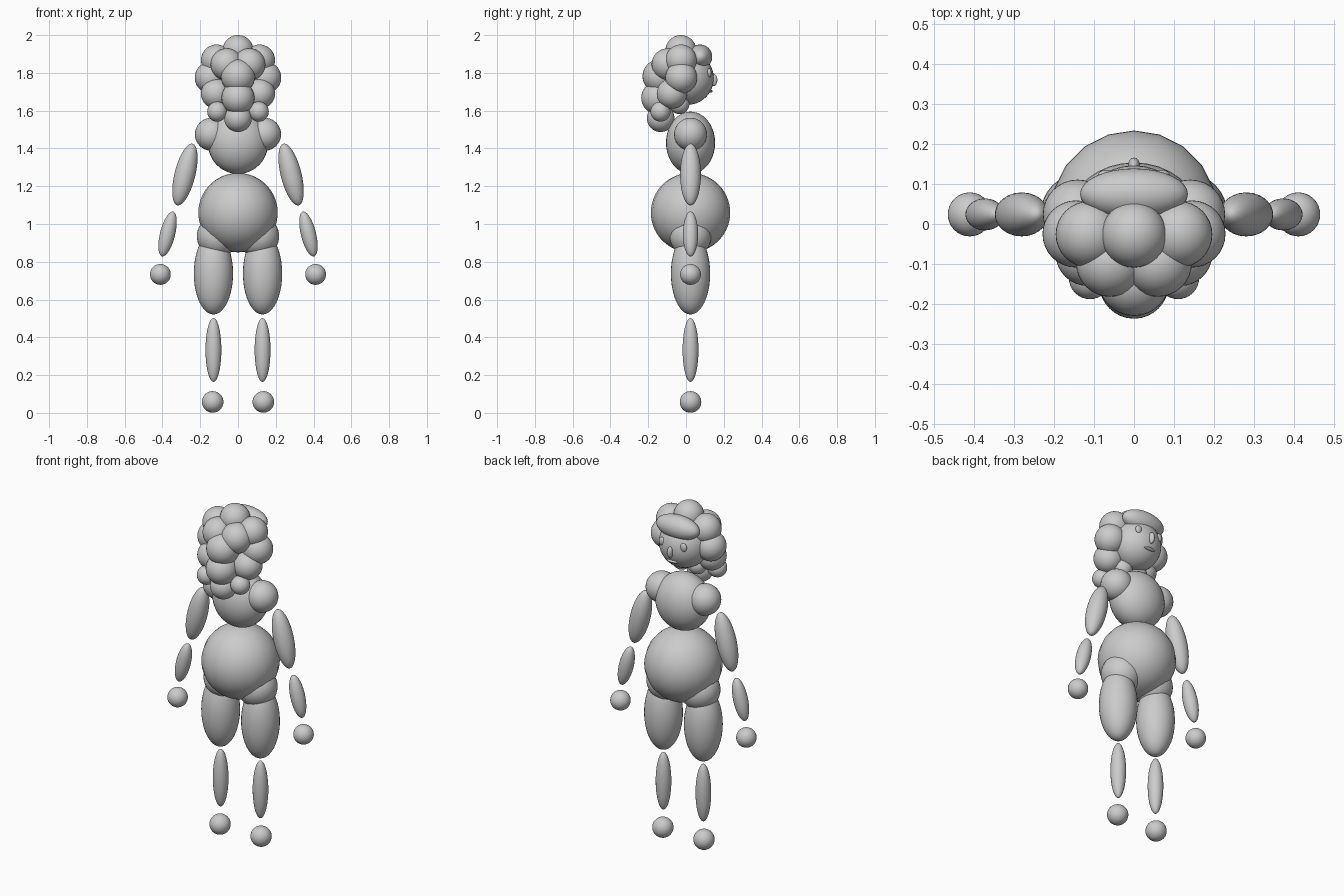
import bpy, math

Y = 0.024  # common depth of the body parts


def ball(name, loc, size, tilt=0.0, segs=32, rings=20):
    """Smooth ellipsoid; tilt is in degrees about the y axis."""
    if isinstance(size, (int, float)):
        size = (size, size, size)
    bpy.ops.mesh.primitive_uv_sphere_add(segments=segs, ring_count=rings, radius=1, location=loc,
                                         rotation=(0, math.radians(tilt), 0))
    o = bpy.context.object
    o.name = name
    o.scale = size
    bpy.ops.object.shade_smooth()
    return o


def pair(name, loc, size, tilt=0.0):
    """Left and right copies mirrored across x = 0."""
    x, y, z = loc
    for side, s in (("left", -1), ("right", 1)):
        ball(f"{side}_{name}", (s * x, y, z), size, s * tilt)


# torso
ball("belly", (0, Y, 1.06), 0.21, segs=20, rings=28)
ball("chest", (0, Y, 1.43), (0.16, 0.13, 0.165))

# arms
pair("shoulder", (0.141, Y, 1.475), 0.087)
pair("upper_arm", (0.281, Y, 1.262), (0.055, 0.055, 0.168), -14)
pair("forearm", (0.373, Y, 0.947), (0.04, 0.04, 0.122), -14)
pair("hand", (0.411, Y, 0.733), 0.055)

# legs
pair("hip", (0.108, Y, 0.935), 0.11)
pair("thigh", (0.13, Y, 0.738), (0.104, 0.104, 0.217))
pair("calf", (0.13, Y, 0.333), (0.042, 0.042, 0.169))
pair("foot", (0.134, Y, 0.058), 0.057)

# head and face (looking towards +y)
ball("head", (0, 0.012, 1.772), (0.14, 0.135, 0.14))
pair("eye", (0.07, 0.123, 1.80), (0.02, 0.012, 0.024))
ball("nose", (0, 0.146, 1.763), (0.015, 0.02, 0.033))
ball("mouth", (0, 0.128, 1.703), (0.035, 0.012, 0.008))

# hair curls: crown, sides and fringe
ball("crown_curl", (0, -0.027, 1.918), 0.082)
pair("upper_side_curl", (0.113, -0.026, 1.867), 0.083)
pair("side_curl", (0.145, -0.025, 1.775), 0.084)
ball("fringe", (0, 0.075, 1.885), (0.135, 0.064, 0.065))

# hair curls: back of the head and down to the nape
pair("back_curl", (0.06, -0.097, 1.845), 0.085)
ball("middle_back_curl", (0, -0.14, 1.782), 0.09)
pair("lower_side_curl", (0.116, -0.075, 1.69), 0.08)
ball("lower_back_curl", (0, -0.15, 1.668), 0.087)
pair("nape_curl", (0.05, -0.035, 1.635), 0.053)
pair("small_tail_curl", (0.11, -0.135, 1.595), 0.053)
ball("tail_curl", (0, -0.134, 1.56), 0.073)
